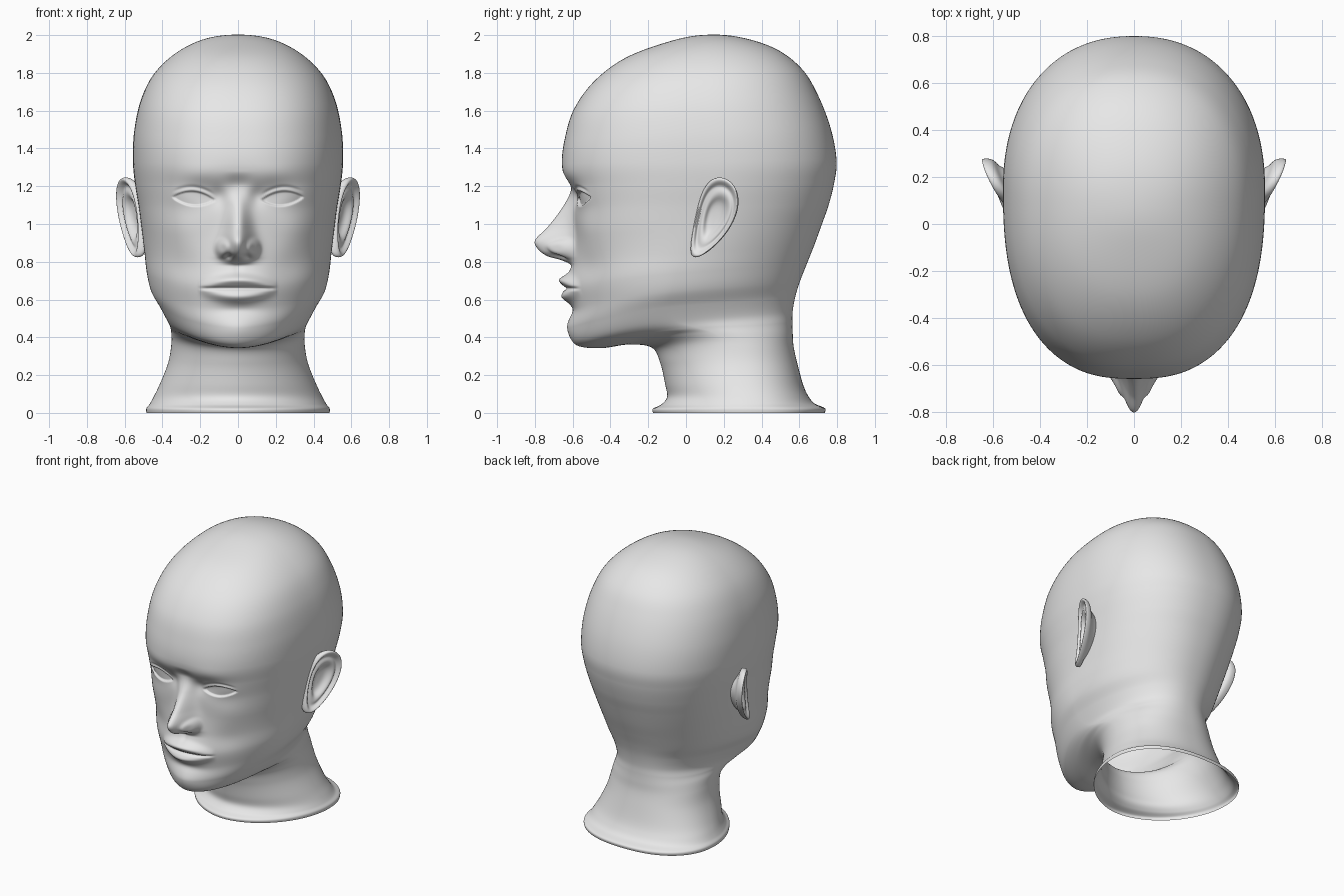
import bpy, bmesh, math
from math import exp, sin, cos, pi

if "Cube" in bpy.data.objects:
    bpy.data.objects.remove(bpy.data.objects["Cube"])

skin = bpy.data.materials.new("plain grey")
skin.diffuse_color = (0.8, 0.8, 0.8, 1)
skin.use_nodes = True
skin.node_tree.nodes["Principled BSDF"].inputs["Base Color"].default_value = skin.diffuse_color


def curve(keys, x):
    """Smooth curve through sorted (x, value) keys."""
    if x <= keys[0][0]:
        return keys[0][1]
    if x >= keys[-1][0]:
        return keys[-1][1]
    i = max(k for k in range(len(keys) - 1) if keys[k][0] <= x)

    def slope(k):
        if k in (0, len(keys) - 1):
            return 0
        return (keys[k + 1][1] - keys[k - 1][1]) / (keys[k + 1][0] - keys[k - 1][0])
    (x0, a), (x1, b) = keys[i], keys[i + 1]
    h = x1 - x0
    t = (x - x0) / h
    return (a * (1 + 2 * t) * (1 - t) ** 2 + b * t * t * (3 - 2 * t)
            + h * t * (1 - t) * (slope(i) * (1 - t) - slope(i + 1) * t))


def bump(x, z, cx, cz, sx, sz, p=1):
    return exp(-(((x - cx) / sx) ** 2 + ((z - cz) / sz) ** 2) ** p)


def smooth(t):
    t = min(1, max(0, t))
    return t * t * (3 - 2 * t)


def grid_object(name, rows):
    """Closed rings of points joined into one smooth skin."""
    n = len(rows[0])
    faces = [(r * n + s, r * n + (s + 1) % n, (r + 1) * n + (s + 1) % n, (r + 1) * n + s)
             for r in range(len(rows) - 1) for s in range(n)]
    me = bpy.data.meshes.new(name)
    me.from_pydata([p for row in rows for p in row], [], faces)
    bm = bmesh.new()
    bm.from_mesh(me)
    bmesh.ops.remove_doubles(bm, verts=bm.verts, dist=1e-5)
    bmesh.ops.recalc_face_normals(bm, faces=bm.faces)
    bm.to_mesh(me)
    bm.free()
    me.shade_smooth()
    me.materials.append(skin)
    ob = bpy.data.objects.new(name, me)
    bpy.context.collection.objects.link(ob)
    return ob


# Head and neck rings, crown to base: front y, front z, back y, back z, half width
RINGS = [
    (.08, 2.0, .08, 2.0, 0),
    (-.10, 1.963, .27, 1.992, .175), (-.32, 1.88, .47, 1.93, .325),
    (-.485, 1.757, .61, 1.825, .445), (-.592, 1.61, .695, 1.69, .515),
    (-.64, 1.46, .765, 1.51, .55), (-.657, 1.32, .797, 1.34, .556),
    (-.63, 1.2, .785, 1.22, .545), (-.60, 1.08, .755, 1.1, .526),
    (-.59, .94, .72, 1.0, .51), (-.60, .80, .68, .89, .495),
    (-.615, .67, .64, .79, .482), (-.605, .55, .605, .70, .458),
    (-.615, .45, .58, .62, .412), (-.58, .36, .565, .54, .372),
    (-.45, .343, .563, .48, .358), (-.30, .362, .565, .42, .353),
    (-.18, .345, .57, .35, .353), (-.135, .26, .59, .26, .37),
    (-.11, .15, .62, .15, .415), (-.10, .085, .647, .09, .445),
    (-.13, .045, .68, .05, .467), (-.175, .022, .735, .025, .485),
    (-.175, 0, .735, 0, .485)]
# Where along each ring it is widest, how square its front and back are, and
# how far the sides rise towards the jaw corner
WIDEST = [(0, .5), (3, .53), (6, .55), (9, .5), (11, .45), (13, .44), (15, .5), (17, .55), (23, .58)]
SQUARE = [(0, 2.1), (3, 2.35), (5, 2.45), (7, 2.5), (8.5, 2.5), (10, 2.15), (12, 1.87), (14, 1.82),
          (17, 1.9), (23, 1.87)]
SQUARE_BACK = [(0, 2.1), (4, 2.23), (8, 2.2), (12, 2.15), (14, 2.25), (16, 2.3), (23, 2.3)]
LIFT = [(9, 0), (13, .04), (15, .05), (17, .02), (19, 0)]
# Nose ridge height above the face, by height
NOSE = [(.775, 0), (.79, .015), (.81, .065), (.83, .137), (.873, .195), (.915, .208),
        (.98, .145), (1.1, .045), (1.2, -.02), (1.28, 0)]
NOSE_WIDTH = [(.8, .075), (.9, .07), (1.0, .06), (1.1, .055), (1.25, .07)]


def ring_at(t):
    i = min(int(t), len(RINGS) - 2)
    f = t - i
    b, c = RINGS[i], RINGS[i + 1]
    # beyond the crown the profile carries on down the other side
    a = RINGS[i - 1] if i else (c[2], c[3], c[0], c[1], -c[4])
    d = RINGS[min(i + 2, len(RINGS) - 1)]
    return [0.5 * (2 * q + (r - p) * f + (2 * p - 5 * q + 4 * r - s) * f * f
                   + (3 * q - p - 3 * r + s) * f ** 3) for p, q, r, s in zip(a, b, c, d)]


def face_relief(x, z):
    """How far the face stands forward of the plain head at x, z."""
    x = abs(x)
    # nose, nostril wings and nostrils
    p = curve(NOSE, z) * exp(-(x / curve(NOSE_WIDTH, z)) ** 2)
    p += .042 * bump(x, z, .082, .872, .034, .045, 2)
    p -= .035 * bump(x, z, .045, .828, .022, .013)
    # brow, eye sockets, cheeks
    p += .006 * bump(x, z, .2, 1.265, .13, .05)
    p -= .042 * bump(x, z, .19, 1.145, .125, .075)
    p -= .015 * bump(x, z, .1, 1.15, .04, .05)
    p += .01 * bump(x, z, .32, .97, .1, .1)
    p -= .01 * bump(x, z, .27, .77, .1, .08)
    # eyelids with an almond opening and a lid crease
    u = (x - .235) / .112
    zc = 1.135 + .008 * u
    p += .027 * bump(u, z, 0, zc, 1.0, .06)
    k = 1 - u * u
    if k > 0:
        v = abs(z - zc) / (.037 * k + .001)
        p -= .015 * smooth((1.15 - v) / .3) * min(1, 4 * k)
        p -= .006 * exp(-((z - zc - .037 * k - .024) / .009) ** 2) * min(1, 2 * k)
    # mouth: muzzle, two lips and the line between them
    p += .025 * bump(x, z, 0, .67, .16, .09)
    c = 1 - (x / .21) ** 2
    if c > 0:
        p += .039 * c * exp(-((z - .663 - .042 * c) / .028) ** 2)
        p += .031 * c * exp(-((z - .655 + .041 * c) / .03) ** 2)
        p -= .014 * min(1, 3 * c) * exp(-((z - .659) / .009) ** 2)
    p -= .006 * bump(x, z, 0, .765, .02, .04)
    # chin
    p -= .01 * bump(x, z, 0, .545, .12, .03)
    p += .014 * bump(x, z, 0, .445, .11, .06)
    return p


def head_row(t, segments=224):
    yf, zf, yb, zb, w = ring_at(t)
    um, nf, nb = curve(WIDEST, t), curve(SQUARE, t), curve(SQUARE_BACK, t)
    lift = curve(LIFT, t) * 1.6
    row = []
    for s in range(segments):
        a = 2 * pi * s / segments
        a -= .5 * sin(a)                      # finer towards the face
        front = cos(a) >= 0
        e = 2 / (nf if front else nb)
        d = abs(cos(a)) ** e
        u = um * (1 - d) if front else um + (1 - um) * d
        x = math.copysign(w * abs(sin(a)) ** e, sin(a))
        y, z = yf + (yb - yf) * u, zf + (zb - zf) * u + lift * sin(pi * u) * (1 - u)
        if y < -.2 and .35 < z < 1.5:
            y -= face_relief(x, z) * smooth((-.2 - y) / .15)
        row.append((x, y, z))
    return row


# Head and neck, open at the base
steps = []
for i in range(len(RINGS) - 1):
    n = 24 if 6 <= i < 15 else 8
    steps += [i + j / n for j in range(n)]
grid_object("head_and_neck", [head_row(t) for t in steps + [len(RINGS) - 1]])

# Ears: hollow, inner fold, groove, rolled rim, then the back running into the head
EAR = [(0, -.028), (.2, -.028), (.38, -.024), (.48, -.008), (.56, .003), (.66, .005),
       (.74, -.004), (.8, -.006), (.86, .008), (.92, .018), (.97, .018), (1.0, .01),
       (1.01, -.002), (1.0, -.018), (.95, -.03), (.85, -.035), (.7, -.042), (.55, -.09)]


def ear_row(r, h, segments=64):
    row = []
    for s in range(segments):
        a = 2 * pi * s / segments
        dz = .21 * sin(a) * r
        y0 = .155 + .3 * dz - .9 * dz * dz
        dy = (.105 + .02 * sin(a)) * cos(a) * r
        lift = h
        if -.03 < h < .005 and r < .85:       # plain lobe
            lift = h * smooth((dz + .19) / .1)
        x = .53 + .15 * dz + .5 * (dy + .07) + lift
        row.append((x, y0 + dy, 1.035 + dz))
    return row


ears = grid_object("ears", [ear_row(r, h) for r, h in EAR])
ears.modifiers.new("both sides", 'MIRROR')
sub = ears.modifiers.new("rounding", 'SUBSURF')
sub.levels = sub.render_levels = 1
